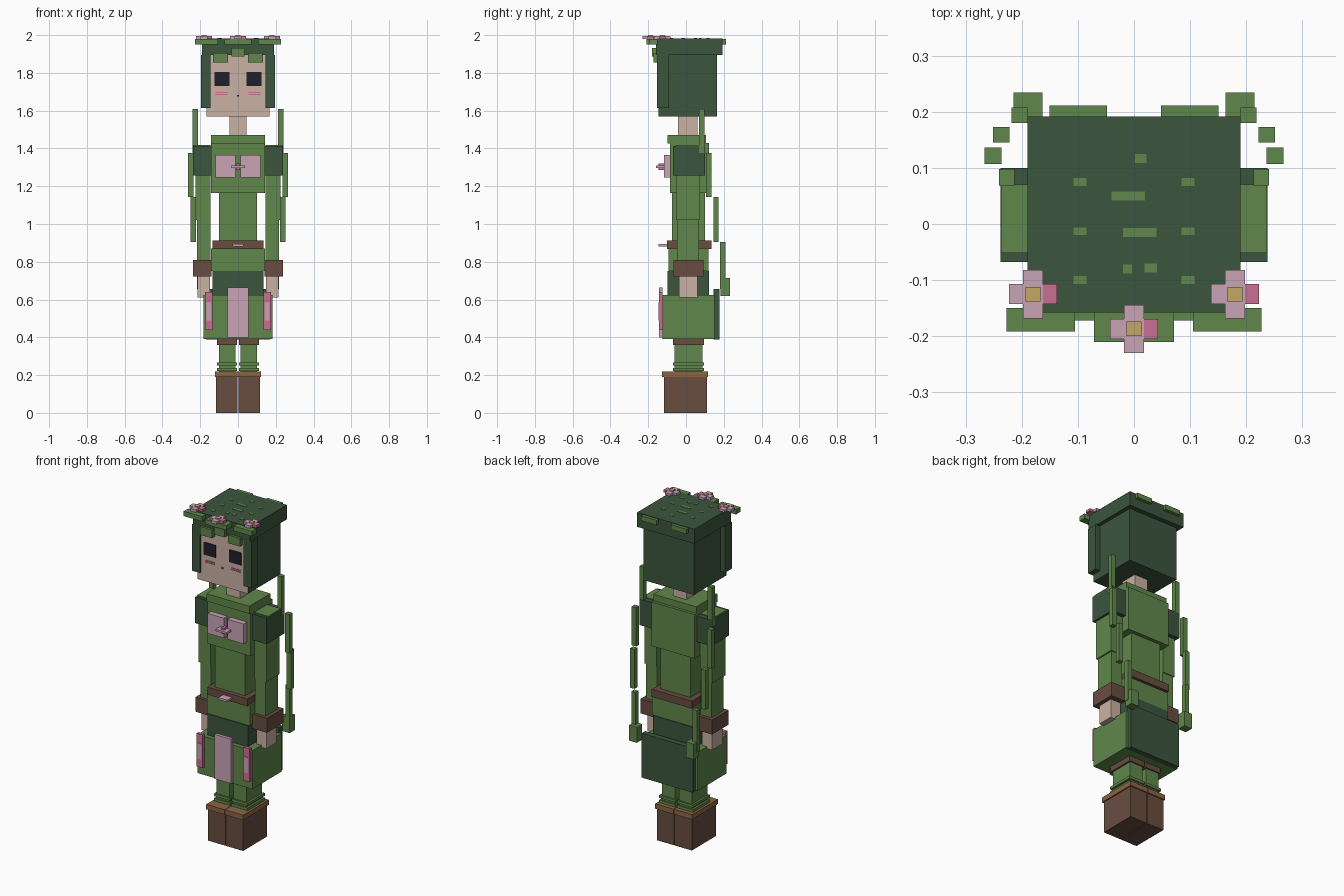
import bpy
import bmesh
from mathutils import Vector

cube = bpy.data.objects.get("Cube")
if cube:
    bpy.data.objects.remove(cube, do_unlink=True)


def material(name, red, green, blue):
    mat = bpy.data.materials.new(name)
    mat.use_nodes = True
    colour = (red, green, blue, 1)
    mat.diffuse_color = colour
    shader = next(n for n in mat.node_tree.nodes if n.type == "BSDF_PRINCIPLED")
    shader.inputs["Base Color"].default_value = colour
    return mat


leaf_green = material("leaf green", .12, .245, .07)
dark_green = material("dark green", .045, .092, .047)
pale_pink = material("pale pink", .59, .37, .47)
deep_pink = material("deep pink", .59, .16, .29)
skin = material("skin", .59, .44, .37)
brown = material("brown", .14, .075, .053)
tan = material("tan brown", .26, .13, .056)
gold = material("gold", .55, .39, .13)
ink = material("ink", .014, .014, .025)


def box(name, mat, x, y, z):
    """Box between the given ranges on each axis."""
    bm = bmesh.new()
    bmesh.ops.create_cube(bm, size=1)
    for vert in bm.verts:
        vert.co = Vector([r[0] if c < 0 else r[1] for c, r in zip(vert.co, (x, y, z))])
    mesh = bpy.data.meshes.new(name)
    bm.to_mesh(mesh)
    bm.free()
    mesh.materials.append(mat)
    obj = bpy.data.objects.new(name, mesh)
    bpy.context.collection.objects.link(obj)
    return obj


def centred(name, mat, half, y, z):
    return box(name, mat, (-half, half), y, z)


def pair(name, mat, x, y, z):
    """Same box on both sides of the body."""
    box("left_" + name, mat, x, y, z)
    box("right_" + name, mat, (-x[1], -x[0]), y, z)


# Boots and legs
pair("boot", brown, x=(.002, .116), y=(-.117, .11), z=(0, .19))
pair("boot_cuff", tan, x=(.001, .123), y=(-.126, .117), z=(.19, .22))
pair("leg", leaf_green, x=(.013, .1), y=(-.06, .087), z=(.22, .38))
for place, low in (("lower", .222), ("upper", .25)):
    pair(place + "_leg_band", leaf_green, x=(.006, .112), y=(-.068, .095), z=(low, low + .016))
pair("garter", brown, x=(.004, .11), y=(-.068, .095), z=(.36, .392))

# Skirt and its panels
centred("skirt", leaf_green, half=.183, y=(-.125, .152), z=(.392, .623))
centred("hips", dark_green, half=.134, y=(-.098, .123), z=(.623, .75))
centred("skirt_back_panel", dark_green, half=.17, y=(.145, .178), z=(.388, .655))
centred("skirt_front_panel", pale_pink, half=.055, y=(-.143, -.124), z=(.398, .665))
pair("skirt_side_panel", deep_pink, x=(.135, .175), y=(-.143, -.124), z=(.44, .64))
pair("side_panel_patch", pale_pink, x=(.142, .168), y=(-.146, -.142), z=(.49, .585))

# Torso and belt
centred("lower_torso", leaf_green, half=.143, y=(-.092, .118), z=(.75, .87))
centred("belt", brown, half=.134, y=(-.1, .135), z=(.867, .912))
centred("buckle", pale_pink, half=.03, y=(-.145, -.1), z=(.882, .894))
centred("waist", leaf_green, half=.1, y=(-.075, .1), z=(.91, 1.17))
centred("chest", leaf_green, half=.143, y=(-.085, .122), z=(1.165, 1.43))
centred("collar", leaf_green, half=.143, y=(-.097, .105), z=(1.425, 1.47))
pair("bodice_plate", pale_pink, x=(.012, .12), y=(-.117, -.084), z=(1.245, 1.365))
centred("bodice_bow", pale_pink, half=.036, y=(-.16, -.115), z=(1.297, 1.309))
centred("bow_knot", deep_pink, half=.01, y=(-.145, -.115), z=(1.285, 1.32))

# Arms
pair("shoulder", dark_green, x=(.143, .238), y=(-.068, .1), z=(1.257, 1.413))
pair("shoulder_leaf", leaf_green, x=(.145, .237), y=(-.052, .07), z=(1.41, 1.418))
pair("upper_arm", leaf_green, x=(.145, .225), y=(-.052, .075), z=(1.02, 1.26))
pair("forearm", leaf_green, x=(.145, .217), y=(-.047, .07), z=(.81, 1.02))
pair("wrist_cuff", brown, x=(.14, .238), y=(-.065, .092), z=(.723, .81))
pair("hand", skin, x=(.148, .215), y=(-.038, .06), z=(.61, .725))

# Head: hair all around, skin on the front face only
centred("neck", skin, half=.045, y=(-.043, .06), z=(1.47, 1.575))
head = centred("head", dark_green, half=.167, y=(-.145, .163), z=(1.57, 1.9))
head.data.materials.append(skin)
for face in head.data.polygons:
    if face.normal.y < -.5:
        face.material_index = 1
centred("hair_cap", dark_green, half=.19, y=(-.158, .192), z=(1.895, 1.982))
pair("hair_lock", dark_green, x=(.146, .197), y=(-.154, -.09), z=(1.615, 1.895))

# Face plates
pair("eye", ink, x=(.045, .125), y=(-.149, -.144), z=(1.73, 1.805))
for low in (1.684, 1.694):
    pair("blush", deep_pink, x=(.055, .118), y=(-.148, -.144), z=(low, low + .005))
centred("mouth", ink, half=.006, y=(-.148, -.144), z=(1.675, 1.684))

# Leaf wreath around the cap
rim = (1.95, 1.979)
pair("front_wreath_leaf", leaf_green, x=(.105, .227), y=(-.192, -.15), z=rim)
pair("back_wreath_leaf", leaf_green, x=(.048, .151), y=(.18, .211), z=rim)
centred("middle_wreath_leaf", leaf_green, half=.071, y=(-.21, -.15), z=rim)
pair("fringe_leaf", leaf_green, x=(.053, .133), y=(-.172, -.14), z=(1.855, 1.905))
centred("middle_fringe_leaf", leaf_green, half=.035, y=(-.18, -.14), z=(1.887, 1.932))

# Scattered leaf flecks on top of the cap
for cx, cy, half in ((-.01, .05, .03), (.01, -.015, .03), (.012, .117, .01), (.03, -.078, .011), (-.012, -.08, .008)):
    box("cap_fleck", leaf_green, (cx - half, cx + half), (cy - .008, cy + .008), (1.98, 1.984))
for cy in (.075, -.013, -.1):
    pair("side_fleck", leaf_green, x=(.085, .108), y=(cy - .007, cy + .007), z=(1.98, 1.984))


def flower(name, cx, cy):
    """Cross of four petals around a gold heart."""
    inner, outer, base = .018, .043, 1.979
    for dx, dy in ((-1, 0), (1, 0), (0, -1), (0, 1)):
        mx, my = cx + dx * (inner + outer) / 2, cy + dy * (inner + outer) / 2
        hx = (outer - inner) / 2 if dx else inner
        hy = (outer - inner) / 2 if dy else inner
        box(name + "_petal", deep_pink if dx > 0 else pale_pink,
            (mx - hx, mx + hx), (my - hy, my + hy), (base, base + .016))
    box(name + "_core", pale_pink, (cx - inner, cx + inner), (cy - inner, cy + inner), (base, base + .016))
    heart = .013
    box(name + "_heart", gold, (cx - heart, cx + heart), (cy - heart, cy + heart), (base + .014, 2))


flower("left_flower", .18, -.125)
flower("middle_flower", 0, -.187)
flower("right_flower", -.18, -.125)

# Vines trailing down behind the arms
pair("vine_top", leaf_green, x=(.213, .241), y=(.069, .098), z=(1.375, 1.61))
pair("vine_upper", leaf_green, x=(.236, .266), y=(.107, .136), z=(1.142, 1.375))
pair("vine_middle", leaf_green, x=(.222, .251), y=(.145, .173), z=(.905, 1.142))
pair("vine_lower", leaf_green, x=(.19, .218), y=(.18, .208), z=(.655, .905))
pair("vine_tip", leaf_green, x=(.163, .215), y=(.183, .234), z=(.62, .713))
